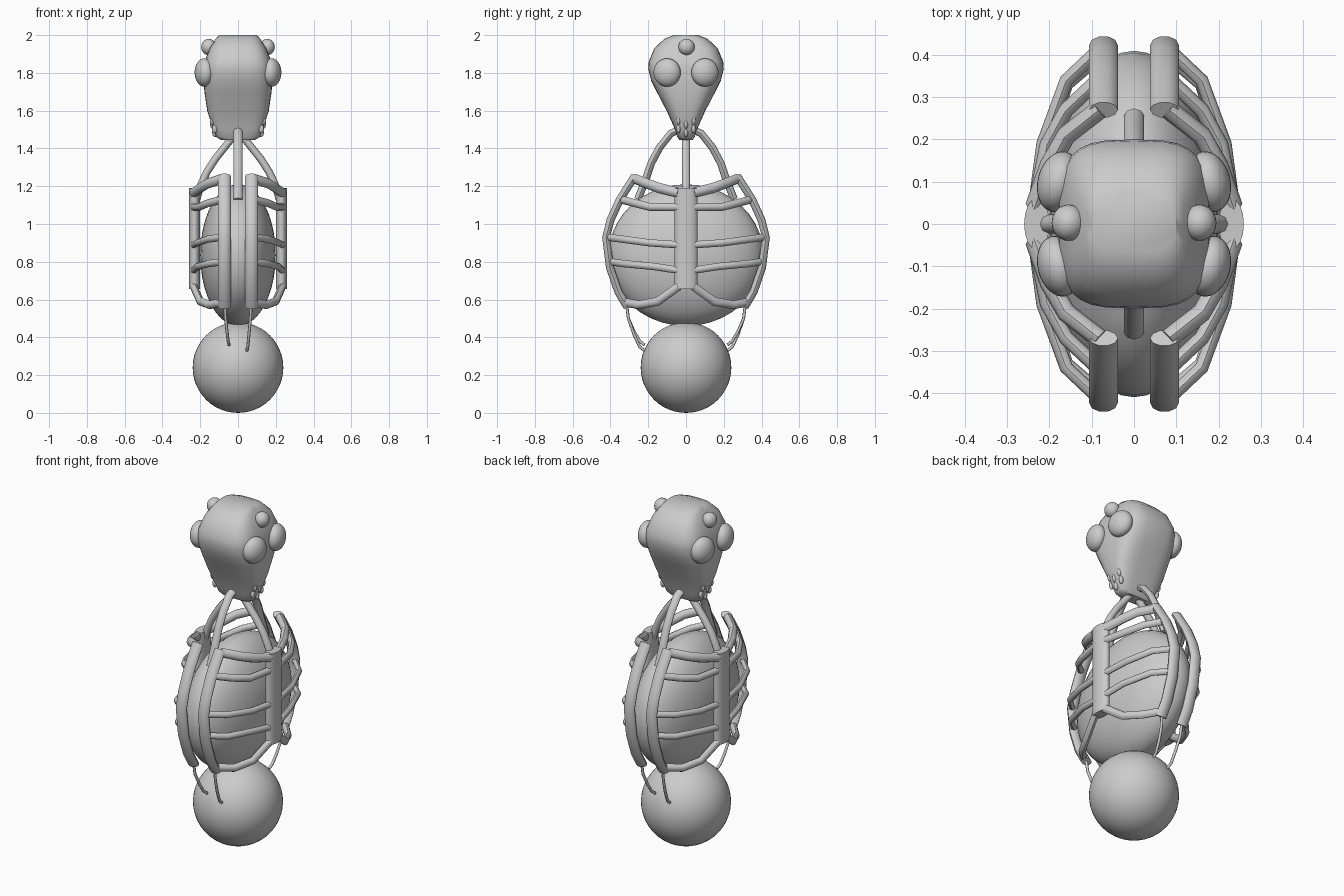
import bpy, bmesh, math
from mathutils import Vector, Matrix

if "Cube" in bpy.data.objects:
    bpy.data.objects.remove(bpy.data.objects["Cube"])


def finish(name, bm, angle=40):
    bmesh.ops.recalc_face_normals(bm, faces=bm.faces)
    me = bpy.data.meshes.new(name)
    bm.to_mesh(me)
    bm.free()
    ob = bpy.data.objects.new(name, me)
    bpy.context.collection.objects.link(ob)
    bpy.ops.object.select_all(action='DESELECT')
    ob.select_set(True)
    bpy.context.view_layer.objects.active = ob
    bpy.ops.object.shade_smooth_by_angle(angle=math.radians(angle))
    return ob


def loft(name, rings, angle=40):
    bm = bmesh.new()
    loops = [[bm.verts.new(p) for p in r] for r in rings]
    n = len(loops[0])
    for a, b in zip(loops, loops[1:]):
        for i in range(n):
            j = (i + 1) % n
            bm.faces.new((a[i], a[j], b[j], b[i]))
    bm.faces.new(loops[0])
    bm.faces.new(loops[-1])
    return finish(name, bm, angle)


def tube(name, pts, ra, rb, side, sides=8):
    """Sweep an ellipse: radius ra along 'side', rb across it."""
    pts = [Vector(p) for p in pts]
    rings = []
    for i, p in enumerate(pts):
        t = (pts[min(i + 1, len(pts) - 1)] - pts[max(i - 1, 0)]).normalized()
        s = Vector(side)
        s = (s - t * s.dot(t)).normalized()
        u = t.cross(s)
        rings.append([p + s * ra * math.cos(k * math.tau / sides)
                      + u * rb * math.sin(k * math.tau / sides) for k in range(sides)])
    return loft(name, rings, 50)


def ball(name, loc, radii, seg=32, rings=16, tilt=0):
    bm = bmesh.new()
    bmesh.ops.create_uvsphere(bm, u_segments=seg, v_segments=rings, radius=1)
    bm.transform(Matrix.Translation(loc) @ Matrix.Rotation(tilt, 4, 'Z')
                 @ Matrix.Diagonal((*radii, 1)))
    return finish(name, bm, 60)


# Base ball and inner body
ball("base_ball", (0, 0, 0.24), (0.24, 0.24, 0.24), 48, 24)
ball("body_core", (0, 0, 0.835), (0.2, 0.41, 0.375), 40, 20)

# Pear-shaped head: rounded-rectangle sections (z, half x, half y)
sections = [(1.445, 0.09, 0.035), (1.46, 0.115, 0.046), (1.5, 0.132, 0.058),
            (1.6, 0.163, 0.103), (1.7, 0.178, 0.155), (1.76, 0.182, 0.185),
            (1.82, 0.182, 0.2), (1.86, 0.177, 0.197), (1.93, 0.15, 0.168),
            (1.98, 0.118, 0.115), (2.0, 0.1, 0.065)]


def sq(v):
    return math.copysign(abs(v) ** 0.6, v)


loft("head", [[(rx * sq(math.cos(k * math.tau / 32)), ry * sq(math.sin(k * math.tau / 32)), z)
               for k in range(32)] for z, rx, ry in sections], 45)

# Rib paths on one quarter: (x, y, z) from side plate to spine, and radius
ribs = [
    ([(0.235, 0.04, 1.165), (0.2, 0.14, 1.19), (0.16, 0.21, 1.215), (0.08, 0.272, 1.24)], 0.027),
    ([(0.235, 0.04, 1.09), (0.205, 0.19, 1.09), (0.16, 0.27, 1.11), (0.08, 0.345, 1.13)], 0.021),
    ([(0.235, 0.04, 0.89), (0.215, 0.19, 0.9), (0.16, 0.34, 0.92), (0.08, 0.415, 0.93)], 0.019),
    ([(0.235, 0.04, 0.755), (0.215, 0.17, 0.775), (0.16, 0.33, 0.79), (0.08, 0.4, 0.8)], 0.019),
    ([(0.235, 0.04, 0.67), (0.2, 0.15, 0.59), (0.15, 0.25, 0.572), (0.08, 0.325, 0.585)], 0.023),
]
# Spine path (y, z)
spine = [(0.27, 1.255), (0.35, 1.13), (0.4, 1.02), (0.423, 0.93),
         (0.403, 0.77), (0.358, 0.64), (0.31, 0.56)]

for sx, nx in ((-1, "left"), (1, "right")):
    # Side plate, neck strut and small top eye
    tube(f"side_plate_{nx}", [(sx * 0.23, 0, 0.655), (sx * 0.23, 0, 1.19)],
         0.061, 0.03, (0, 1, 0), 16)
    tube(f"side_strut_{nx}", [(sx * x, 0, z) for x, z in
         ((0.02, 1.47), (0.06, 1.42), (0.12, 1.345), (0.165, 1.275), (0.195, 1.21), (0.22, 1.13))],
         0.022, 0.02, (0, 1, 0))
    ball(f"small_eye_{nx}", (sx * 0.155, 0.003, 1.937), (0.04, 0.043, 0.043), 24, 12)

    # Small bumps near the chin
    for row, z in enumerate((1.55, 1.505)):
        for y in (-0.04, 0, 0.04):
            zz = z - (0.02 if y == 0 else 0)
            ball(f"chin_bump_{nx}_{row}", (sx * (0.135 - 0.012 * row), y, zz),
                 (0.014, 0.011, 0.025), 12, 8)

    for sy, ny in ((-1, "front"), (1, "back")):
        tag = f"{nx}_{ny}"
        ball(f"large_eye_{tag}", (sx * 0.178, sy * 0.1, 1.802), (0.05, 0.073, 0.075),
             32, 16, sx * sy * 0.25)
        tube(f"spine_{tag}", [(sx * 0.072, sy * y, z) for y, z in spine],
             0.034, 0.022, (1, 0, 0), 10)
        for i, (path, r) in enumerate(ribs):
            tube(f"rib_{i + 1}_{tag}", [(sx * x, sy * y, z) for x, y, z in path],
                 r, r * 0.85, (0, 0, 1))
        # Thin strand hanging from the spine to the ball
        drop = 0.03 if sx * sy < 0 else 0
        tube(f"strand_{tag}", [(sx * x, sy * y, z) for x, y, z in
             ((0.07, 0.315, 0.58), (0.066, 0.305, 0.5), (0.058, 0.275, 0.43 - drop / 2),
              (0.052, 0.245, 0.38 - drop), (0.047, 0.22, 0.36 - drop))],
             0.008, 0.008, (1, 0, 0))

# Front and back neck struts
for sy, ny in ((-1, "front"), (1, "back")):
    tube(f"neck_strut_{ny}", [(0, sy * y, z) for y, z in
         ((0.03, 1.5), (0.08, 1.48), (0.14, 1.405), (0.185, 1.32), (0.215, 1.23), (0.255, 1.13))],
         0.024, 0.02, (1, 0, 0))
